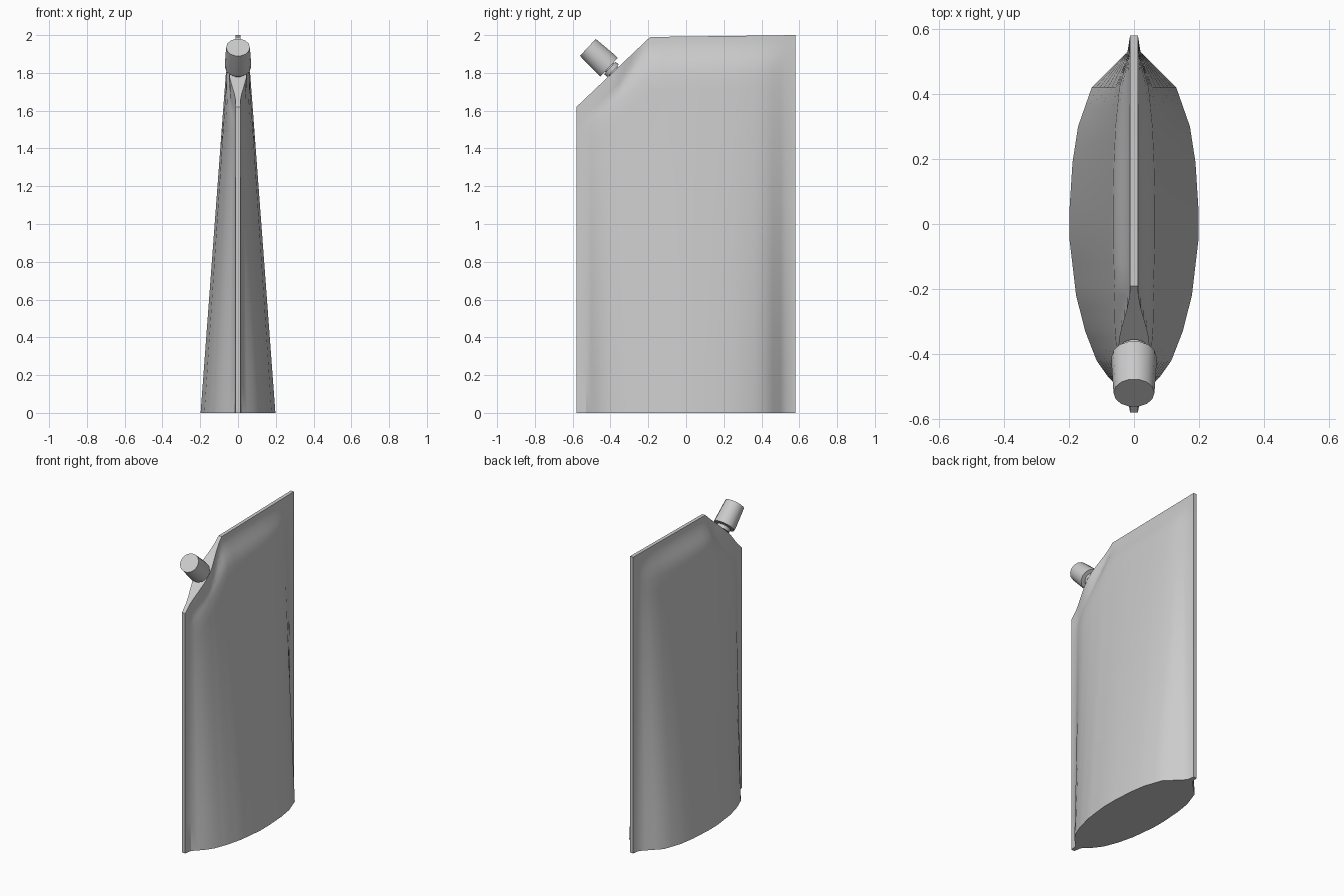
import bpy, bmesh, math
from mathutils import Vector

if "Cube" in bpy.data.objects:
    bpy.data.objects.remove(bpy.data.objects["Cube"])

grey = bpy.data.materials.new("light grey")
grey.use_nodes = True
grey.diffuse_color = (0.6, 0.6, 0.6, 1)
grey.node_tree.nodes["Principled BSDF"].inputs["Base Color"].default_value = (0.6, 0.6, 0.6, 1)

FIN = 0.012                      # half thickness of the sealed edges
SPOUT_Y = -0.38                  # where the spout leaves the sloped corner
# half thickness of the pouch base along its width
BASE = [(-0.58, FIN), (-0.53, 0.02), (-0.47, 0.08), (-0.42, 0.115), (-0.33, 0.15),
        (-0.22, 0.178), (-0.05, 0.198), (0.05, 0.198), (0.19, 0.189), (0.30, 0.172),
        (0.42, 0.13), (0.46, 0.09), (0.53, 0.02), (0.58, FIN)]


def base_half(y):
    for (a, wa), (b, wb) in zip(BASE, BASE[1:]):
        if y <= b:
            return wa + (wb - wa) * (y - a) / (b - a)
    return FIN


def top_z(y):
    if y < -0.19:
        return 1.62 + (y + 0.58) * 0.949
    return 1.99 + (y + 0.19) * 0.013


def smooth(t):
    t = max(0.0, min(1.0, t))
    return t * t * (3 - 2 * t)


def half_thickness(y, z):
    depth = top_z(y) - z
    taper = 1 - 0.40 * z
    w = FIN + (base_half(y) - FIN) * taper * smooth(depth / 0.2)
    # sealed edge widens around the spout
    flare = smooth(1 - abs(y - SPOUT_Y) / 0.18) * smooth(1 - depth / 0.45)
    return max(w, FIN + 0.036 * flare)


def finish(bm, name):
    bmesh.ops.recalc_face_normals(bm, faces=bm.faces)
    mesh = bpy.data.meshes.new(name)
    bm.to_mesh(mesh)
    bm.free()
    obj = bpy.data.objects.new(name, mesh)
    bpy.context.collection.objects.link(obj)
    mesh.materials.append(grey)
    bpy.ops.object.select_all(action="DESELECT")
    obj.select_set(True)
    bpy.context.view_layer.objects.active = obj
    bpy.ops.object.shade_smooth_by_angle(angle=math.radians(35))
    return obj


# pouch: two bulging panels joined around their outline
columns = sorted({p[0] for p in BASE} | {-0.5, -0.38, -0.35, -0.29, -0.26, -0.19, -0.12, 0.12, 0.25, 0.36, 0.5})
drops = [0, 0.03, 0.06, 0.09, 0.12, 0.15, 0.2, 0.28, 0.36, 0.45]
bm = bmesh.new()
panels = []
for side in (1, -1):
    panel = []
    for y in columns:
        top = top_z(y)
        heights = [top - d for d in drops]
        heights += [heights[-1] * k / 6 for k in range(5, -1, -1)]
        panel.append([bm.verts.new((side * half_thickness(y, z), y, z)) for z in heights])
    for c, d in zip(panel, panel[1:]):
        for i in range(len(c) - 1):
            bm.faces.new((c[i], c[i + 1], d[i + 1], d[i]))
    panels.append(panel)
left, right = panels
for i in range(len(columns) - 1):
    for row in (0, -1):
        bm.faces.new((left[i][row], left[i + 1][row], right[i + 1][row], right[i][row]))
for col in (0, -1):
    for i in range(len(left[0]) - 1):
        bm.faces.new((left[col][i], left[col][i + 1], right[col][i + 1], right[col][i]))
finish(bm, "pouch")

# spout and cap: turned shapes along the tilted axis
AXIS = Vector((0, -0.73, 0.68)).normalized()
ORIGIN = Vector((0, -0.407, 1.83))


def turned(name, profile, sides=14):
    across = Vector((1, 0, 0))
    up = AXIS.cross(across)
    bm = bmesh.new()
    rings = []
    for r, s in profile:
        rings.append([bm.verts.new(ORIGIN + AXIS * s + r * (across * math.cos(a) + up * math.sin(a)))
                      for a in (math.tau * k / sides for k in range(sides))])
    for a, b in zip(rings, rings[1:]):
        for k in range(sides):
            n = (k + 1) % sides
            bm.faces.new((a[k], a[n], b[n], b[k]))
    bm.faces.new(rings[0])
    bm.faces.new(rings[-1])
    return finish(bm, name)


turned("spout_neck", [(0.034, -0.10), (0.034, 0.01)])
turned("spout_collar", [(0.046, -0.028), (0.046, -0.005)])
turned("cap", [(0.069, 0), (0.07, 0.02), (0.063, 0.154)])
